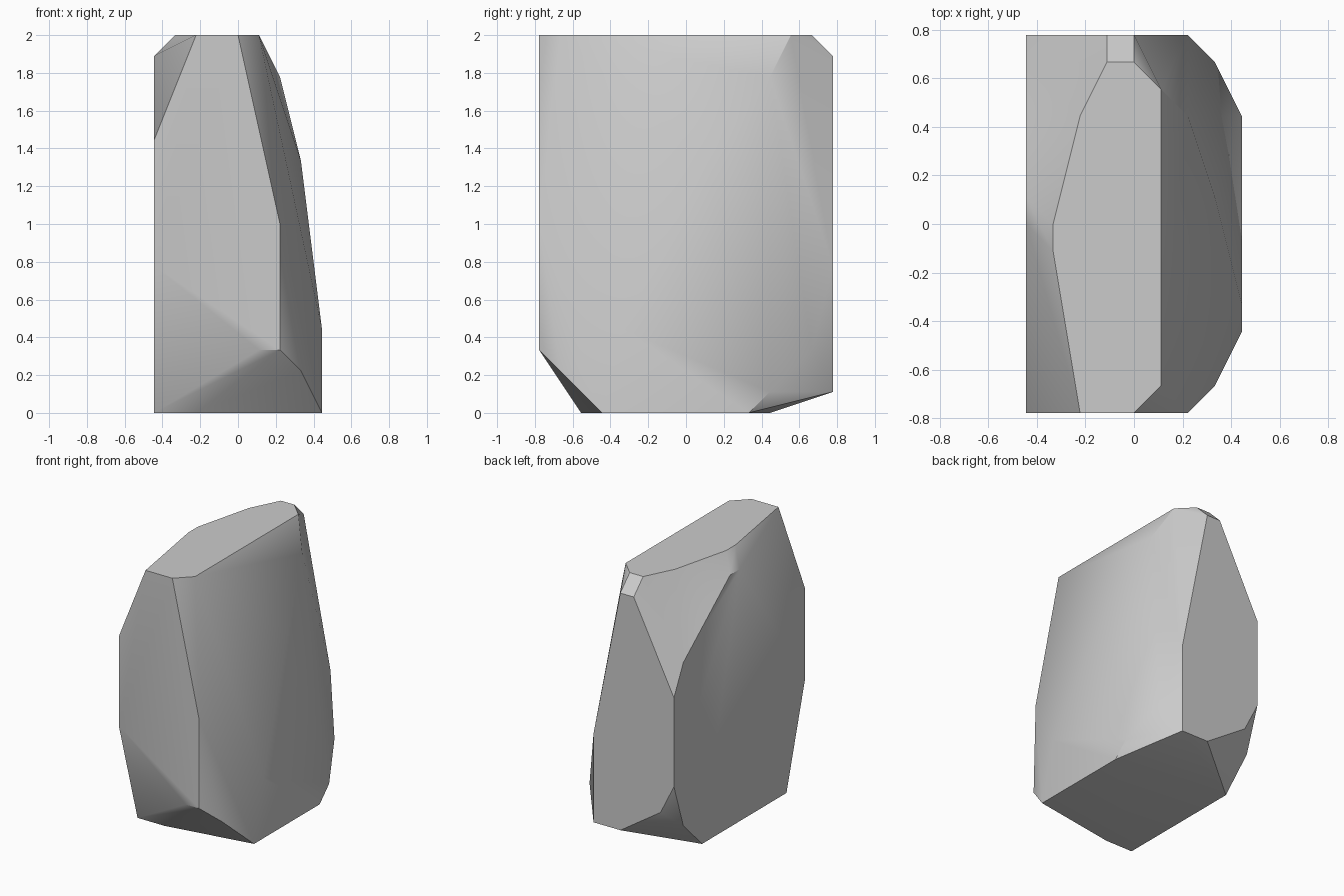
import bpy
import bmesh
import math
from mathutils import Vector

default_cube = bpy.data.objects.get("Cube")
if default_cube:
    bpy.data.objects.remove(default_cube, do_unlink=True)

UNIT = 1 / 9  # the stone is cut on a grid of this size


def outline(axis, offset, points):
    """Place a flat 2D facet outline on the plane where the axis equals offset."""
    corners = []
    for point in points:
        corner = list(point)
        corner.insert("xyz".index(axis), offset)
        corners.append(Vector(corner) * UNIT)
    return corners


# Flat facets of the stone, each given as an outline on its own plane
corners = []
top_facet = [(-2, -7), (0, -7), (1, -6), (1, 5), (0, 6), (-1, 6), (-2, 4), (-3, 0), (-3, -1)]
corners += outline("z", 18, top_facet)
front_facet = [(2, 9), (2, 3), (1, 3)]
corners += outline("y", -7, front_facet)
back_facet = [(-1, 17), (0, 17), (2, 7), (2, 1), (0, 1), (-3, 3)]
corners += outline("y", 7, back_facet)
flat_side = [(-5, 0), (4, 0), (6, 2), (7, 5), (7, 11), (6, 13), (1, 17), (0, 17), (-7, 13), (-7, 7)]
corners += outline("x", -4, flat_side)
bulging_side = [(-4, 0), (3, 0), (4, 1), (-3, 4)]
corners += outline("x", 4, bulging_side)
bulge_ridge = [(-6, 2), (6, 3), (1, 12)]
corners += outline("x", 3, bulge_ridge)
corners += outline("x", 2, [(4, 16)])
corners += outline("z", 0, [(-2, -5)])

# Wrap the facets in one convex skin
bm = bmesh.new()
for corner in corners:
    bm.verts.new(corner)
bmesh.ops.convex_hull(bm, input=bm.verts[:])
bmesh.ops.delete(bm, geom=[v for v in bm.verts if not v.link_faces], context="VERTS")
bmesh.ops.dissolve_limit(bm, angle_limit=math.radians(1), verts=bm.verts[:], edges=bm.edges[:])
bmesh.ops.recalc_face_normals(bm, faces=bm.faces[:])

mesh = bpy.data.meshes.new("rock")
bm.to_mesh(mesh)
bm.free()
rock = bpy.data.objects.new("rock", mesh)
bpy.context.collection.objects.link(rock)

# Plain grey stone
stone = bpy.data.materials.new("stone_grey")
stone.use_nodes = True
grey = (0.6, 0.6, 0.6, 1)
stone.diffuse_color = grey
for node in stone.node_tree.nodes:
    if node.type == "BSDF_PRINCIPLED":
        node.inputs["Base Color"].default_value = grey
mesh.materials.append(stone)

# Soft shading across shallow edges, crisp breaks elsewhere
bpy.ops.object.select_all(action="DESELECT")
rock.select_set(True)
bpy.context.view_layer.objects.active = rock
bpy.ops.object.shade_smooth_by_angle(angle=math.radians(30))
